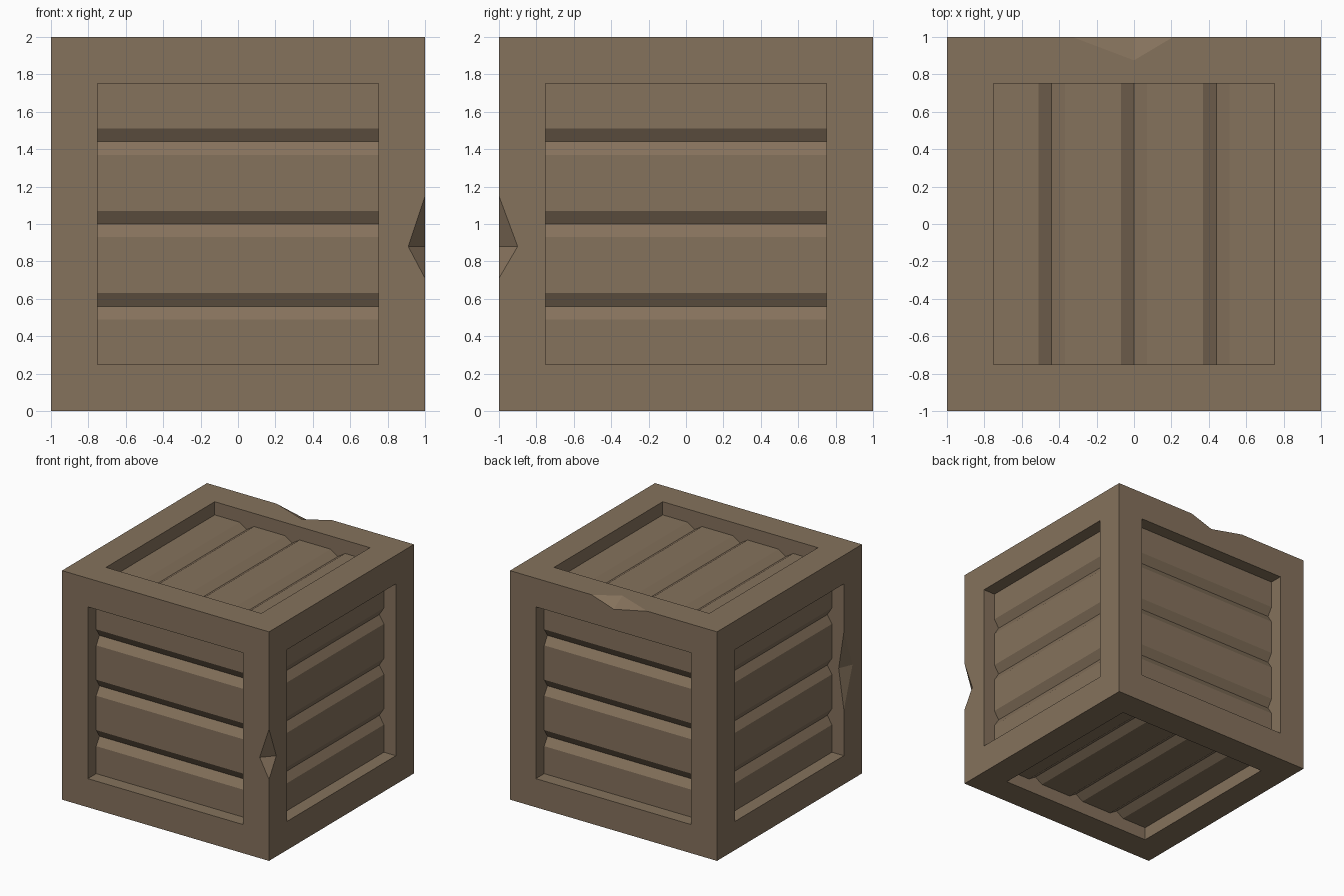
import bpy, bmesh
from mathutils import Vector as V

if "Cube" in bpy.data.objects:
    bpy.data.objects.remove(bpy.data.objects["Cube"])

INNER = 0.75      # half size of the framed opening
PANEL = 0.885     # panel height above the crate centre
GROOVE = 0.045    # depth of the V grooves
HALF_W = 0.07     # half width of a groove
CENTRE = V((0, 0, 1))

wood = bpy.data.materials.new("wood")
wood.diffuse_color = (0.235, 0.168, 0.107, 1)
wood.use_nodes = True
wood.node_tree.nodes["Principled BSDF"].inputs["Base Color"].default_value = wood.diffuse_color


def make_object(name, bm):
    bmesh.ops.recalc_face_normals(bm, faces=bm.faces[:])
    me = bpy.data.meshes.new(name)
    bm.to_mesh(me)
    bm.free()
    ob = bpy.data.objects.new(name, me)
    bpy.context.collection.objects.link(ob)
    me.materials.append(wood)
    return ob


# Panel cross-section: flat planks separated by V grooves
profile = [(-INNER, PANEL)]
for c in (-0.44, 0, 0.44):
    profile += [(c - HALF_W, PANEL), (c, PANEL - GROOVE), (c + HALF_W, PANEL)]
profile.append((INNER, PANEL))


def add_side(bm, n, u):
    """Frame ring, recess walls and grooved panel facing n, grooves along u."""
    n, u = V(n), V(u)
    v = n.cross(u)

    def face(pts):
        bm.faces.new([bm.verts.new(CENTRE + u * a + v * b + n * h) for a, b, h in pts])

    corners = [(-1, -1), (1, -1), (1, 1), (-1, 1)]
    for i in range(4):
        (a, b), (c, d) = corners[i], corners[(i + 1) % 4]
        k = INNER
        face([(a, b, 1), (c, d, 1), (c * k, d * k, 1), (a * k, b * k, 1)])
    for s in (-INNER, INNER):
        # Walls across the groove ends, then walls parallel to the grooves
        face([(s, -INNER, 1)] + [(s, b, h) for b, h in profile] + [(s, INNER, 1)])
        face([(-INNER, s, 1), (INNER, s, 1), (INNER, s, PANEL), (-INNER, s, PANEL)])
    for (b0, h0), (b1, h1) in zip(profile, profile[1:]):
        face([(-INNER, b0, h0), (INNER, b0, h0), (INNER, b1, h1), (-INNER, b1, h1)])


# Crate body
bm = bmesh.new()
for n, u in [((0, -1, 0), (1, 0, 0)), ((1, 0, 0), (0, 1, 0)),
             ((0, 1, 0), (1, 0, 0)), ((-1, 0, 0), (0, 1, 0)),
             ((0, 0, 1), (0, 1, 0)), ((0, 0, -1), (0, 1, 0))]:
    add_side(bm, n, u)
bmesh.ops.remove_doubles(bm, verts=bm.verts[:], dist=1e-4)
crate = make_object("crate", bm)


def chip(end_a, end_b, p, q):
    """Knock a two-facet chip out of the edge end_a-end_b, down to line p-q."""
    mid = (V(p) + V(q)) / 2
    bm = bmesh.new()
    vs = [bm.verts.new(mid + (V(x) - mid) * 1.5) for x in (end_a, end_b, p, q)]
    for i, j, k in ((0, 1, 2), (0, 1, 3), (0, 2, 3), (1, 2, 3)):
        bm.faces.new((vs[i], vs[j], vs[k]))
    cutter = make_object("chip_cutter", bm)
    cutter.hide_render = True
    mod = crate.modifiers.new("chip", "BOOLEAN")
    mod.operation, mod.solver, mod.object = "DIFFERENCE", "EXACT", cutter
    bpy.context.view_layer.objects.active = crate
    bpy.ops.object.modifier_apply(modifier=mod.name)
    bpy.data.objects.remove(cutter)


# Chips: back top edge, front right edge, inner edge of the left frame
chip((-0.33, 1, 2), (0.21, 1, 2), (0, 0.875, 2), (0, 1, 1.93))
chip((1, -1, 1.15), (1, -1, 0.71), (0.91, -1, 0.88), (1, -0.9, 0.88))
chip((-1, -INNER, 1.33), (-1, -INNER, 0.65), (-1, -0.87, 1.0), (-0.95, -INNER, 1.0))
